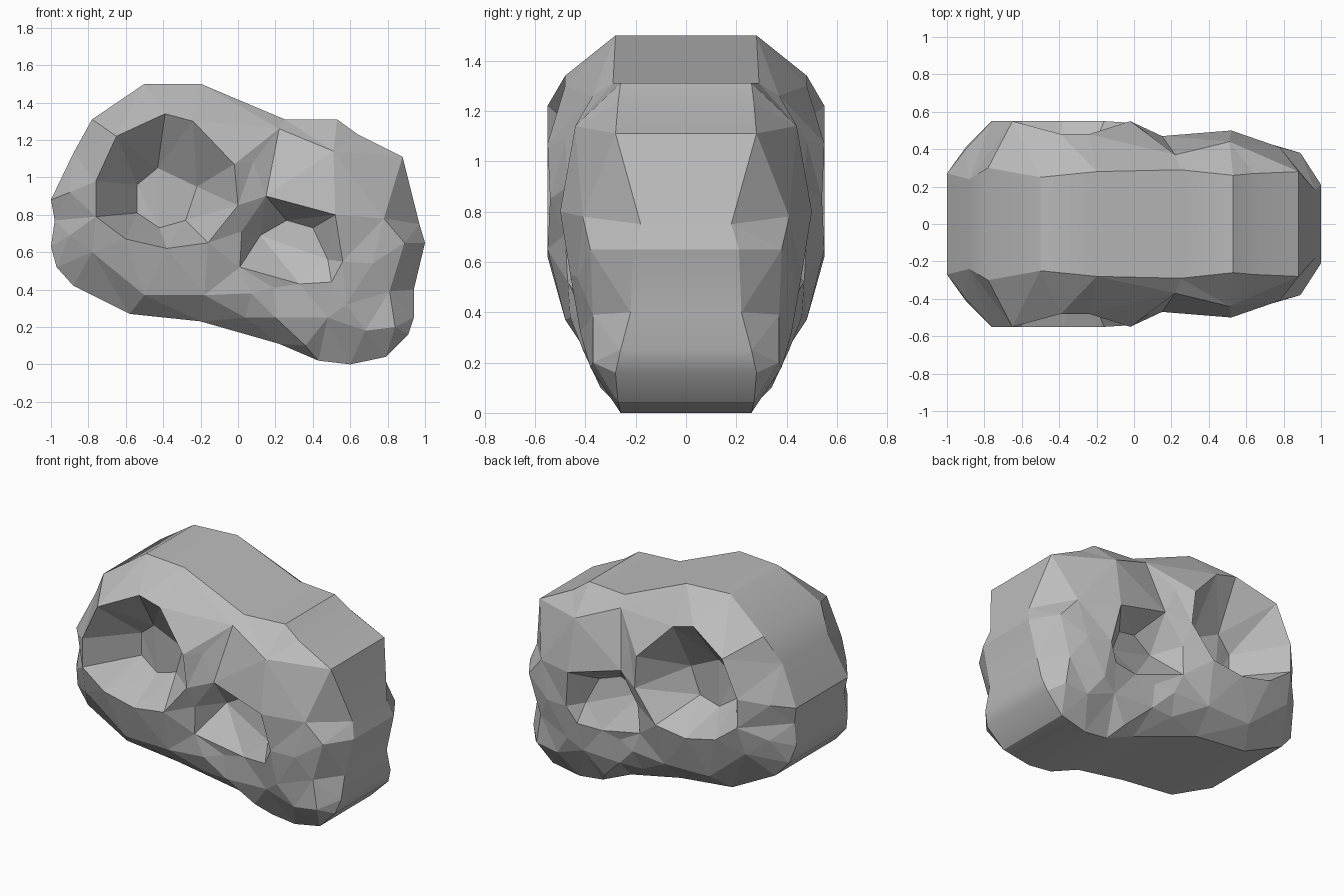
import bpy
import bmesh
from math import radians
from mathutils import Vector
from mathutils.geometry import delaunay_2d_cdt

default_cube = bpy.data.objects.get("Cube")
if default_cube:
    bpy.data.objects.remove(default_cube, do_unlink=True)

# Every point is (x, z, half width); each side is mirrored across y = 0.

# Side profile of the boulder, clockwise from the top
profile = [
    (-.5, 1.5, .25), (-.2, 1.5, .28), (.25, 1.31, .29), (.53, 1.31, .26),
    (.64, 1.23, .27), (.88, 1.11, .28), (.97, .75, .18), (1, .65, .21),
    (.94, .4, .22), (.94, .25, .26), (.91, .16, .28), (.79, .04, .27),
    (.6, 0, .26), (.43, .02, .26), (.22, .11, .26), (-.2, .23, .34),
    (-.58, .27, .34), (-.88, .42, .32), (-.97, .52, .3), (-1, .63, .27),
    (-.98, .77, .26), (-1, .88, .27), (-.88, 1.13, .24), (-.78, 1.31, .3),
]

# Large crater: rim, then floor
large_rim = [
    (-.39, 1.34, .48), (-.65, 1.22, .55), (-.76, .98, .55), (-.76, .79, .55),
    (-.6, .67, .55), (-.38, .62, .55), (-.16, .65, .55), (0, .85, .54),
    (-.02, 1.07, .55), (-.24, 1.3, .48),
]
large_floor = [
    (-.43, 1.05, .27), (-.54, .96, .24), (-.54, .81, .24), (-.42, .73, .25),
    (-.28, .77, .25), (-.22, .95, .26),
]

# Small crater: rim, then floor
small_rim = [
    (.15, .9, .47), (.02, .71, .48), (.01, .52, .47), (.33, .43, .41),
    (.5, .44, .43), (.56, .55, .46), (.52, .8, .5),
]
small_floor = [
    (.12, .69, .29), (.26, .77, .31), (.4, .73, .34), (.48, .56, .37),
]

# Loose bumps on the flank
bumps = [
    (.22, 1.26, .37), (.08, 1.08, .48), (.51, 1.14, .44), (.78, .78, .41),
    (.89, .65, .38), (.72, .54, .43), (.58, .32, .42), (.81, .39, .37),
    (.68, .18, .38), (.84, .2, .37), (.48, .25, .39), (.2, .25, .41),
    (.36, .1, .34), (.04, .25, .4), (.19, .41, .42), (.07, .38, .46),
    (-.18, .37, .48), (-.5, .37, .47), (-.78, .6, .49), (-.9, .92, .4),
    (-.9, .69, .41),
]


def flank_mesh(rings, loose):
    """Triangulate the flank, keeping each ring as a crease."""
    points, edges = [], []
    for ring in rings:
        start, count = len(points), len(ring)
        points += ring
        edges += [(start + i, start + (i + 1) % count) for i in range(count)]
    points += loose
    flat = [Vector((x, z)) for x, z, w in points]
    result = delaunay_2d_cdt(flat, edges, [], 1, 0.0001)
    faces, sources = result[2], result[3]
    return points, [[sources[i][0] for i in face] for face in faces]


def build_boulder(name, material):
    rings = [profile, large_rim, large_floor, small_rim, small_floor]
    points, faces = flank_mesh(rings, bumps)

    # Two mirrored flanks
    bm = bmesh.new()
    flanks = []
    for side in (-1, 1):
        verts = [bm.verts.new((x, side * w, z)) for x, z, w in points]
        for face in faces:
            bm.faces.new([verts[i] for i in face])
        flanks.append(verts)

    # Band round the middle joining both flanks
    front, back = flanks
    count = len(profile)
    for i in range(count):
        j = (i + 1) % count
        bm.faces.new((front[i], front[j], back[j], back[i]))
    bmesh.ops.recalc_face_normals(bm, faces=bm.faces)

    mesh = bpy.data.meshes.new(name)
    bm.to_mesh(mesh)
    bm.free()
    mesh.materials.append(material)
    boulder = bpy.data.objects.new(name, mesh)
    bpy.context.collection.objects.link(boulder)
    return boulder


# Stone colour
stone = bpy.data.materials.new("grey stone")
stone.use_nodes = True
grey = (.5, .5, .5, 1)
stone.diffuse_color = grey
stone.node_tree.nodes["Principled BSDF"].inputs["Base Color"].default_value = grey

boulder = build_boulder("cratered_boulder", stone)

# Soft band over the top, crisp facets on the flanks
bpy.ops.object.select_all(action="DESELECT")
boulder.select_set(True)
bpy.context.view_layer.objects.active = boulder
bpy.ops.object.shade_smooth_by_angle(angle=radians(30))
for polygon in boulder.data.polygons:
    polygon.use_smooth = len(polygon.vertices) > 3
